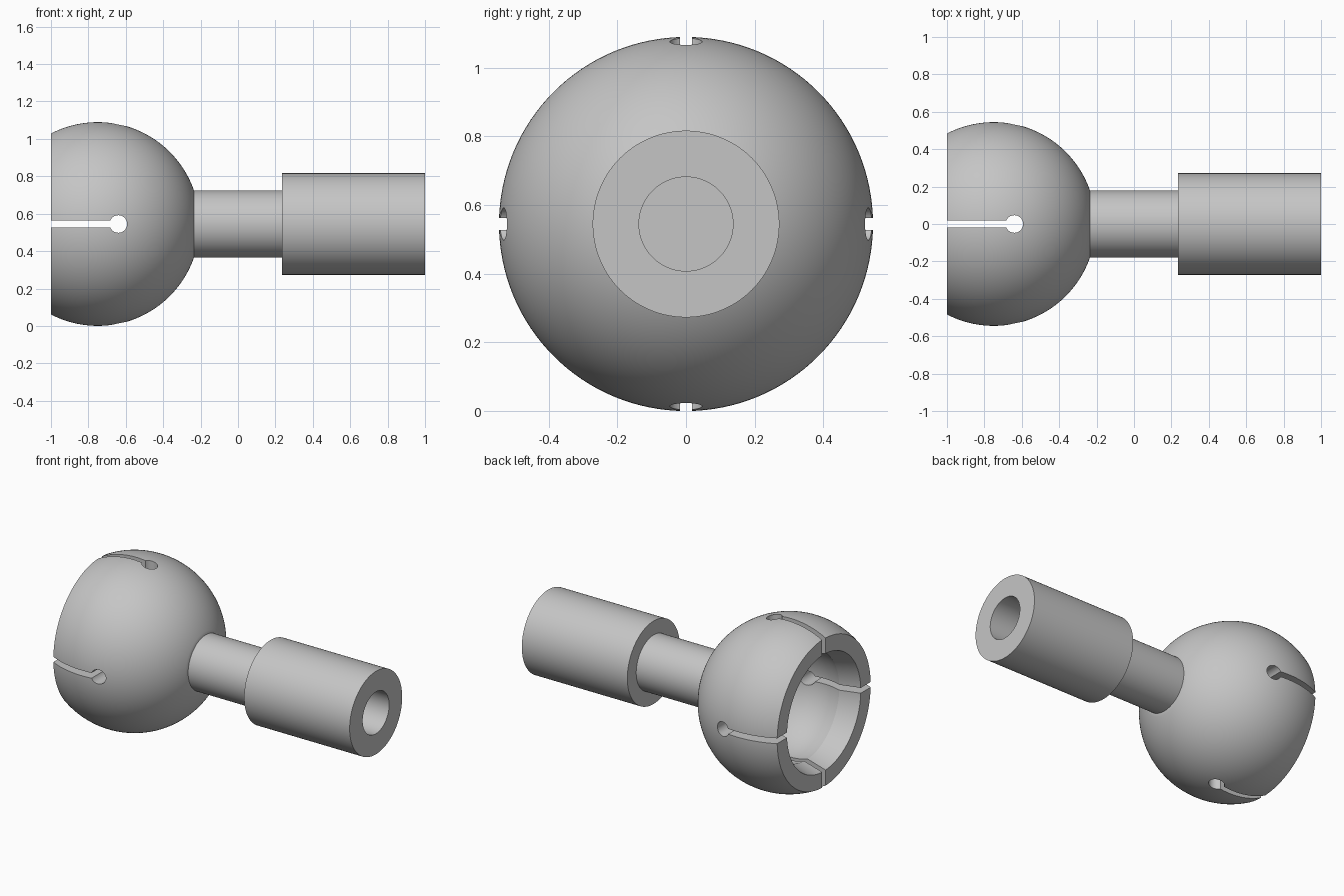
import bpy, bmesh
from math import sin, cos, asin, pi, radians, sqrt
from mathutils import Matrix, Vector

if "Cube" in bpy.data.objects:
    bpy.data.objects.remove(bpy.data.objects["Cube"], do_unlink=True)

R = 0.545            # outer ball radius, also the axis height
CAVITY = 0.365       # inner socket radius
BALL_X = -0.75
NECK_R, SLEEVE_R, BORE_R = 0.18, 0.272, 0.137
NECK_START = BALL_X + sqrt(R * R - NECK_R ** 2)
SLEEVE_START = 0.235

steel = bpy.data.materials.new("grey steel")
steel.use_nodes = True
colour = (0.56, 0.56, 0.56, 1)
steel.diffuse_color = colour
steel.node_tree.nodes["Principled BSDF"].inputs["Base Color"].default_value = colour


def add_object(name, bm):
    mesh = bpy.data.meshes.new(name)
    bmesh.ops.recalc_face_normals(bm, faces=bm.faces)
    bm.to_mesh(mesh)
    bm.free()
    mesh.materials.append(steel)
    obj = bpy.data.objects.new(name, mesh)
    bpy.context.collection.objects.link(obj)
    return obj


def lathe(name, profile, steps=128):
    """Spin (x, radius) points around the long axis."""
    bm = bmesh.new()
    verts = [bm.verts.new((x, 0, R + r)) for x, r in profile]
    edges = [bm.edges.new(pair) for pair in zip(verts, verts[1:])]
    bmesh.ops.spin(bm, geom=verts + edges, cent=(0, 0, R), axis=(1, 0, 0),
                   angle=2 * pi, steps=steps)
    bmesh.ops.remove_doubles(bm, verts=bm.verts, dist=0.0001)
    return add_object(name, bm)


def arc(radius, x0, x1, count):
    """Points on a circle around the ball centre, from x0 to x1."""
    a0, a1 = (asin((x - BALL_X) / radius) for x in (x0, x1))
    angles = [a0 + (a1 - a0) * i / count for i in range(count + 1)]
    return [(BALL_X + radius * sin(a), radius * cos(a)) for a in angles]


def keyhole_cutter(name, turn):
    """Slot with a round end, running right across the ball."""
    half, hole, end_x = 0.0175, 0.047, -0.64
    a0 = asin(half / hole)
    outline = [(-1.2, half)]
    for i in range(33):
        a = pi - a0 - (2 * pi - 2 * a0) * i / 32
        outline.append((end_x + hole * cos(a), hole * sin(a)))
    outline.append((-1.2, -half))
    bm = bmesh.new()
    face = bm.faces.new([bm.verts.new((x, -0.8, z)) for x, z in outline])
    out = bmesh.ops.extrude_face_region(bm, geom=[face])
    moved = [v for v in out["geom"] if isinstance(v, bmesh.types.BMVert)]
    bmesh.ops.translate(bm, verts=moved, vec=(0, 1.6, 0))
    bm.transform(Matrix.Translation(Vector((0, 0, R))) @ Matrix.Rotation(turn, 4, "X"))
    cutter = add_object(name, bm)
    cutter.hide_render = True
    return cutter


# Hollow ball with a tapered mouth
outer = arc(R, -1, NECK_START, 48)
inner = arc(CAVITY, -0.87, BALL_X + CAVITY, 32)
socket = lathe("ball_socket", [(NECK_START, 0)] + outer[::-1] + [(-1, 0.382)] + inner)

# Four keyhole slots around the mouth
cutters = [keyhole_cutter("slot_cutter", turn) for turn in (0, pi / 2)]
for cutter in cutters:
    mod = socket.modifiers.new("slots", "BOOLEAN")
    mod.operation = "DIFFERENCE"
    mod.solver = "EXACT"
    mod.object = cutter
bpy.context.view_layer.update()
cut_mesh = bpy.data.meshes.new_from_object(
    socket.evaluated_get(bpy.context.evaluated_depsgraph_get()))
socket.modifiers.clear()
socket.data = cut_mesh
for cutter in cutters:
    bpy.data.objects.remove(cutter, do_unlink=True)

# Neck and bored sleeve
neck = lathe("neck", [(NECK_START, NECK_R), (SLEEVE_START, NECK_R)])
sleeve = lathe("bored_sleeve", [(SLEEVE_START, NECK_R), (SLEEVE_START, SLEEVE_R),
                                (1, SLEEVE_R), (1, BORE_R), (0.45, BORE_R), (0.45, 0)])

# Smooth curved surfaces, crisp edges
bpy.ops.object.select_all(action="DESELECT")
for obj in (socket, neck, sleeve):
    obj.select_set(True)
bpy.context.view_layer.objects.active = socket
bpy.ops.object.shade_smooth_by_angle(angle=radians(25))
